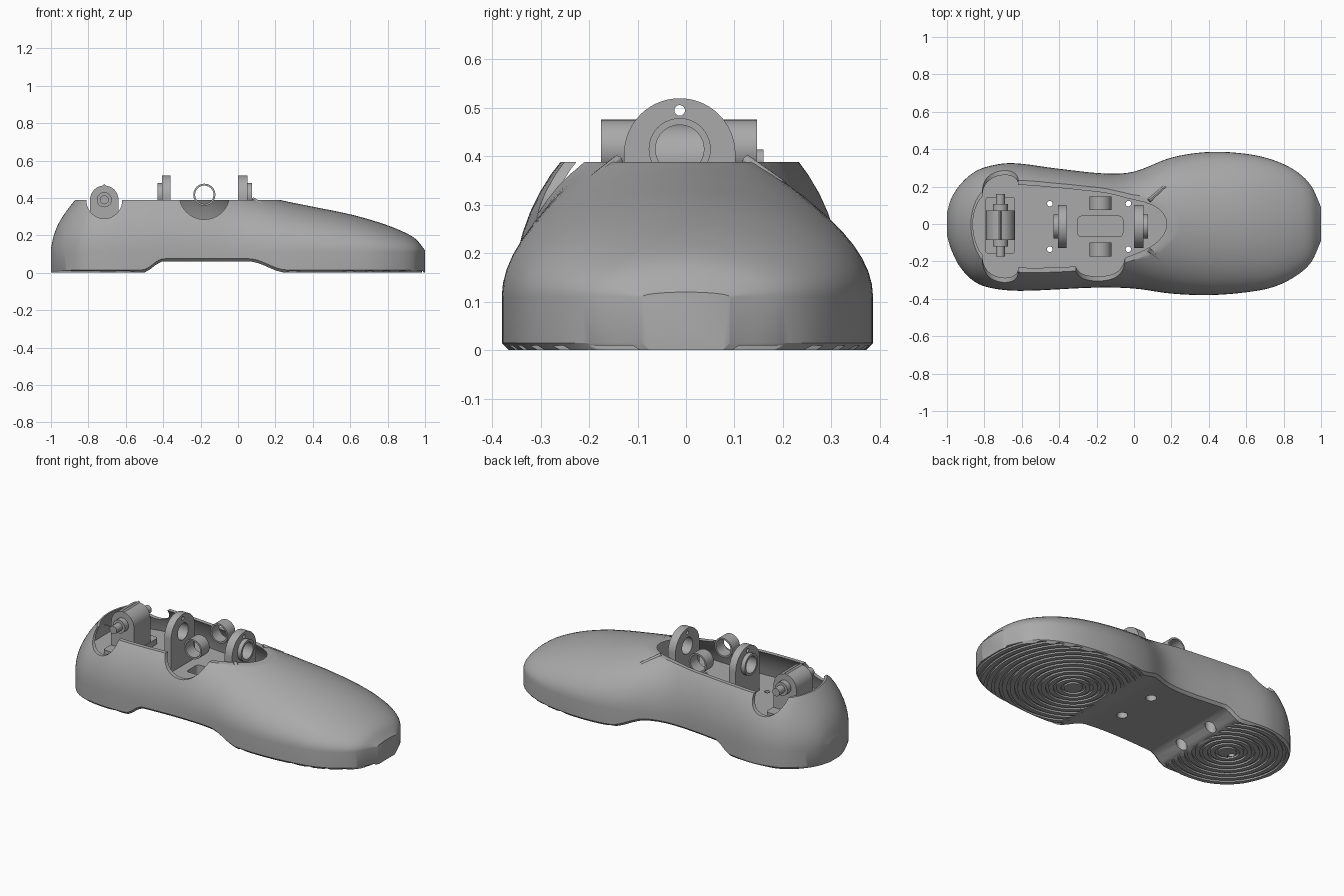
import bpy, bmesh, math
from mathutils import Vector

cube = bpy.data.objects.get("Cube")
if cube:
    bpy.data.objects.remove(cube, do_unlink=True)

grey = bpy.data.materials.new("mid_grey")
grey.use_nodes = True
grey.diffuse_color = (0.4, 0.4, 0.4, 1)
grey.node_tree.nodes["Principled BSDF"].inputs["Base Color"].default_value = grey.diffuse_color

FLOOR, RIM, WALL = 0.21, 0.388, 0.11
MID = -0.013  # y of the mechanism's centre line

# Shell guides: (x, value)
LEFT = [(-1, .06), (-.98, .13), (-.93, .21), (-.85, .28), (-.75, .315), (-.64, .325), (-.4, .295),
        (-.15, .27), (0, .28), (.2, .355), (.4, .385), (.6, .375), (.75, .34), (.87, .28), (.95, .2), (1, .09)]
RIGHT = [(-1, .06), (-.98, .13), (-.93, .23), (-.85, .31), (-.75, .345), (-.6, .357), (-.2, .34),
         (0, .345), (.2, .372), (.4, .38), (.6, .365), (.75, .335), (.87, .275), (.95, .2), (1, .09)]
CREST = [(-1, .13), (-.985, .2), (-.95, .28), (-.87, .39), (-.8, .46), (-.65, .51), (-.2, .51),
         (0, .445), (.22, .39), (.4, .353), (.6, .312), (.75, .27), (.87, .225), (.95, .18), (1, .12)]
SOLE = [(-1, 0), (-.51, 0), (-.4, .06), (.06, .06), (.26, 0), (1, 0)]


def guide(table, x):
    """Smooth interpolation through a guide."""
    n = len(table)

    def slope(i):
        a, b = table[max(i - 1, 0)], table[min(i + 1, n - 1)]
        return (b[1] - a[1]) / (b[0] - a[0])
    i = 0
    while i < n - 2 and x > table[i + 1][0]:
        i += 1
    (xa, ya), (xb, yb) = table[i], table[i + 1]
    d = xb - xa
    t = min(max((x - xa) / d, 0), 1)
    s = t * t * (3 - 2 * t)
    if table is SOLE:
        return ya + (yb - ya) * s
    return (ya + (yb - ya) * s + d * slope(i) * t * (1 - t) ** 2
            - d * slope(i + 1) * t * t * (1 - t))


def finish(name, bm):
    bmesh.ops.recalc_face_normals(bm, faces=bm.faces)
    mesh = bpy.data.meshes.new(name)
    bm.to_mesh(mesh)
    bm.free()
    mesh.materials.append(grey)
    obj = bpy.data.objects.new(name, mesh)
    bpy.context.collection.objects.link(obj)
    return obj


def loft(name, sections):
    bm = bmesh.new()
    loops = [[bm.verts.new(p) for p in s] for s in sections]
    for a, b in zip(loops, loops[1:]):
        for i in range(len(a)):
            j = (i + 1) % len(a)
            bm.faces.new((a[i], a[j], b[j], b[i]))
    bm.faces.new(loops[0])
    bm.faces.new(loops[-1])
    return finish(name, bm)


def prism(name, points, axis, lo, hi):
    """Extrude a flat outline along an axis."""
    place = {"x": lambda a, b, d: (d, a, b), "y": lambda a, b, d: (a, d, b),
             "z": lambda a, b, d: (a, b, d)}[axis]
    return loft(name, [[place(a, b, d) for a, b in points] for d in (lo, hi)])


def arc(a, b, r, n=40, sweep=2 * math.pi):
    steps = n if sweep > 6 else n - 1
    return [(a + r * math.cos(sweep * i / steps), b + r * math.sin(sweep * i / steps)) for i in range(n)]


def rect(a0, a1, b0, b1, r=0.02):
    corners = [(a1 - r, b1 - r), (a0 + r, b1 - r), (a0 + r, b0 + r), (a1 - r, b0 + r)]
    return [(a + r * math.cos(math.pi / 2 * (k + i / 5)), b + r * math.sin(math.pi / 2 * (k + i / 5)))
            for k, (a, b) in enumerate(corners) for i in range(6)]


def cut(target, *cutters):
    bpy.context.view_layer.objects.active = target
    for c in cutters:
        mod = target.modifiers.new("cut", "BOOLEAN")
        mod.operation, mod.solver, mod.object = "DIFFERENCE", "EXACT", c
        bpy.ops.object.modifier_apply(modifier=mod.name)
        bpy.data.objects.remove(c, do_unlink=True)
    return target


def tube(name, axis, a, b, outer, inner, lo, hi):
    return cut(prism(name, arc(a, b, outer), axis, lo, hi),
               prism("bore", arc(a, b, inner), axis, lo - 1, hi + 1))


def shell_section(x, inset=0.0, inner=False):
    top = guide(CREST, x) - inset * 0.5
    height = top - WALL
    start = math.asin(min((FLOOR - WALL) / height, 1)) if inner else 0.0
    steps = 14
    sides = []
    for table, sign in ((LEFT, 1), (RIGHT, -1)):
        w = guide(table, x) - inset
        side = []
        if not inner:
            b = guide(SOLE, x)
            side = [(x, sign * (w - .015), b), (x, sign * w, b + .015)]
        for k in range(steps):
            a = start + (math.pi / 2 - start) * k / steps
            side.append((x, sign * w * math.cos(a), WALL + height * math.sin(a)))
        sides.append(side)
    return sides[0] + [(x, 0, top)] + sides[1][::-1]


# Shoe shell, hollowed and cut level at the rim
N = 90
shell = loft("shoe_shell", [shell_section(-math.cos(math.pi * i / N)) for i in range(N + 1)])
cavity = loft("cavity", [shell_section(-.94 + 1.14 * i / 50, .025, True) for i in range(51)])
cut(shell, cavity, prism("rim_cut", rect(-2, 2, -1, 1), "z", RIM, 2),
    prism("side_cut", arc(-.18, .42, .135, 64), "y", -1, 1),
    prism("heel_cut", arc(-.715, .385, .095, 64), "y", -1, 1))

# Floor pocket, screw holes and heel socket
cut(shell, prism("pocket", rect(-.3, -.06, MID - .055, MID + .055), "z", .13, .3),
    prism("heel_socket", arc(-.7, MID, .022), "z", -.1, .05))
for x in (-.45, -.03):
    for y in (MID - .122, MID + .122):
        cut(shell, prism("screw_hole", arc(x, y, .015, 16), "z", -.1, .3),
            prism("screw_sink", arc(x, y, .03, 24), "z", -.1, .1))


# Concentric tread grooves under forefoot and heel
def grooves(x, count):
    bm = bmesh.new()
    for k in range(count):
        r = .05 + .042 * k
        loops = [[bm.verts.new((a, b, z)) for a, b in arc(x, 0, rad, 64)]
                 for rad, z in ((r, -.01), (r + .016, -.01), (r + .016, .01), (r, .01))]
        for p, q in zip(loops, loops[1:] + loops[:1]):
            for i in range(64):
                j = (i + 1) % 64
                bm.faces.new((p[i], p[j], q[j], q[i]))
    return finish("grooves", bm)


cut(shell, grooves(.43, 14), grooves(-.66, 8))

# Upright bearing plates with bosses facing outwards
for name, lo, hi, b0, b1 in (("rear", -.405, -.36, -.43, -.405), ("front", 0, .05, .05, .075)):
    outline = arc(MID, .405, .115, 32, math.pi) + [(MID - .115, FLOOR - .01), (MID + .115, FLOOR - .01)]
    cut(prism(name + "_bearing_plate", outline, "x", lo, hi),
        prism("bore", arc(MID, .415, .05), "x", -1, 1),
        prism("pin_hole", arc(MID, .495, .011, 16), "x", -1, 1))
    tube(name + "_bearing_boss", "x", MID, .415, .064, .05, b0, b1)

# Side pivot rings
tube("right_pivot_ring", "y", -.18, .417, .059, .049, -.175, -.1)
tube("left_pivot_ring", "y", -.18, .417, .059, .049, .075, .147)

# Heel bracket with its axle
outline = arc(-.715, .39, .076, 33, math.pi) + [(-.791, FLOOR - .01), (-.639, FLOOR - .01)]
outline[16] = (-.715, .475)
prism("heel_bracket", outline, "y", -.085, .072)
prism("heel_bracket_base", rect(-.795, -.635, -.16, .145), "z", FLOOR - .01, .245)
prism("heel_axle", arc(-.715, .39, .024), "y", -.175, .16)
prism("heel_axle_collar", arc(-.715, .39, .04), "y", -.12, .107)


# Slim guide rods at the front of the opening
def rod(name, start, end, r=.011):
    a, b = Vector(start), Vector(end)
    d = (b - a).normalized()
    u = d.orthogonal().normalized()
    v = d.cross(u)
    return loft(name, [[p + u * c + v * s for c, s in arc(0, 0, r, 12)] for p in (a, b)])


rod("left_guide_rod", (.08, .125, .392), (.165, .198, .34))
rod("right_guide_rod", (.08, -.14, .392), (.165, -.205, .34))

# Smooth shading with sharp edges kept
for obj in bpy.context.scene.objects:
    if obj.type == "MESH" and grey.name in obj.data.materials:
        bpy.ops.object.select_all(action="DESELECT")
        obj.select_set(True)
        bpy.context.view_layer.objects.active = obj
        bpy.ops.object.shade_smooth_by_angle(angle=math.radians(30))
